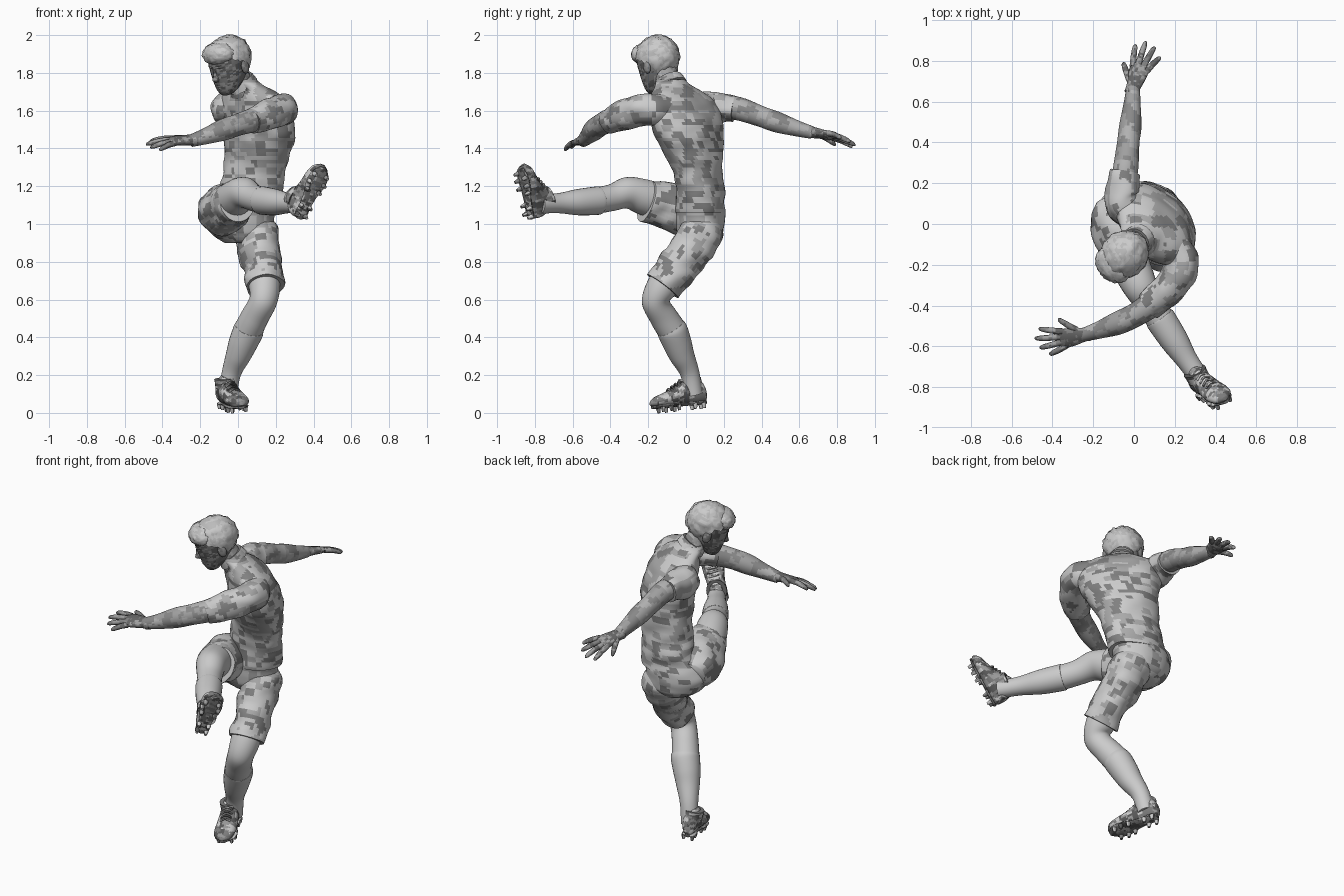
import bpy, bmesh, math, random
from mathutils import Vector as V, Matrix, noise

if "Cube" in bpy.data.objects:
    bpy.data.objects.remove(bpy.data.objects["Cube"])

random.seed(7)
GREYS, PATCH = {}, {}
def grey(g):
    if g not in GREYS:
        GREYS[g] = bpy.data.materials.new("grey_%d" % round(g * 100))
        GREYS[g].diffuse_color = (g, g, g, 1)
    return GREYS[g]

def finish(name, bm, angle=60, tones=None, cell=.04):
    """Mesh to object; tones are scattered over it as blocky camouflage."""
    bmesh.ops.recalc_face_normals(bm, faces=bm.faces)
    me = bpy.data.meshes.new(name)
    for t in tones or []:
        me.materials.append(grey(t))
    for f in bm.faces if tones else []:
        c = f.calc_center_median()
        q = [(k,) + tuple(math.floor(c[i] / (cell * k * s) + .3) for i, s in enumerate((1.4, 1.4, .8)))
             for k in (1, 2.2)]
        a, b = [PATCH.setdefault(key, random.random()) for key in q]
        f.material_index = int((a / .6 if a < .6 else b) * len(tones) * .999)
    bm.to_mesh(me)
    bm.free()
    ob = bpy.data.objects.new(name, me)
    bpy.context.collection.objects.link(ob)
    bpy.ops.object.select_all(action='DESELECT')
    ob.select_set(True)
    bpy.context.view_layer.objects.active = ob
    bpy.ops.object.shade_smooth_by_angle(angle=math.radians(angle))

def spline(a, b, c, d, t):
    return 0.5 * (2*b + (c - a)*t + (2*a - 5*b + 4*c - d)*t*t + (3*b - a - 3*c + d)*t**3)

def loft(name, secs, n=28, steps=6, wrinkle=0.0, bm=None, tones=None):
    """Smooth skin through elliptical sections (centre, axis a, axis b)."""
    own = bm is None
    bm = bm or bmesh.new()
    rows, m = [], len(secs)
    for i in range(m - 1):
        q = [secs[max(i-1, 0)], secs[i], secs[i+1], secs[min(i+2, m-1)]]
        for s in range(steps + (i == m - 2)):
            rows.append([spline(*[k[j] for k in q], s / steps) for j in range(3)])
    rings = []
    for c, a, b in rows:
        ring = []
        for k in range(n):
            w = 2 * math.pi * k / n
            p = c + a * math.cos(w) + b * math.sin(w)
            if wrinkle:
                p += (p - c).normalized() * wrinkle * noise.noise(V((p.x*9, p.y*9, p.z*16)))
            ring.append(bm.verts.new(p))
        rings.append(ring)
    for r, s in zip(rings, rings[1:]):
        for k in range(n):
            bm.faces.new((r[k], r[(k+1) % n], s[(k+1) % n], s[k]))
    bm.faces.new(rings[0])
    bm.faces.new(rings[-1])
    if own:
        finish(name, bm, tones=tones)

def tube(name, pts, **kw):
    """Round limb through points (x, y, z, radius)."""
    secs, ref = [], None
    for i, p in enumerate(pts):
        t = (V(pts[min(i+1, len(pts)-1)][:3]) - V(pts[max(i-1, 0)][:3])).normalized()
        ref = ref or t.orthogonal()
        ref = (ref - t * ref.dot(t)).normalized()
        secs.append((V(p[:3]), ref * p[3], t.cross(ref) * p[3]))
    loft(name, secs, **kw)

def frame(origin, fwd, up):
    """Matrix whose local x is sideways, y forward, z up."""
    y, u = V(fwd).normalized(), V(up)
    z = (u - y * u.dot(y)).normalized()
    return Matrix.Translation(V(origin)) @ Matrix((y.cross(z), y, z)).transposed().to_4x4()

def ball(bm, mat, c, r, rough=0.0, cut=None):
    vs = bmesh.ops.create_icosphere(bm, subdivisions=4, radius=1)['verts']
    for v in vs:
        d = v.co.copy()
        k = 1 + rough * (noise.noise(d * 7) + .5 * noise.noise(d * 15))
        v.co = V((d.x*r[0], d.y*r[1], d.z*r[2])) * k + V(c)
    if cut:
        bmesh.ops.delete(bm, geom=[v for v in vs if cut(v.co)], context='VERTS')
    bmesh.ops.transform(bm, matrix=mat, verts=bm.verts)

def stack(rows):
    """Body sections from rows of (z, x, y, half width, half depth, yaw)."""
    return [(V((x, y, z)), Matrix.Rotation(math.radians(a), 3, 'Z') @ V((w, 0, 0)),
             Matrix.Rotation(math.radians(a), 3, 'Z') @ V((0, d, 0))) for z, x, y, w, d, a in rows]

KIT = [.22, .4, .55, .75]
SKIN = [.25, .35, .45]
DARK = [.1, .2, .32, .55]

# Jersey, twisted from hips to shoulders
loft("jersey", stack([
    (1.06, .045, .075, .178, .131, 2), (1.16, .065, .075, .172, .125, -8),
    (1.28, .088, .062, .170, .126, -22), (1.42, .11, .025, .205, .140, -38),
    (1.54, .108, 0, .232, .146, -45), (1.64, .09, -.025, .222, .125, -45),
    (1.70, .065, -.045, .165, .098, -45), (1.745, .03, -.075, .098, .080, -45),
    (1.765, .015, -.085, .076, .072, -45)]), n=64, steps=7, wrinkle=.012, tones=KIT)
# Shorts: seat and two legs
loft("shorts_seat", stack([
    (.90, .03, .07, .10, .08, 8), (.95, .015, .075, .165, .120, 8),
    (1.03, .01, .075, .188, .132, 8), (1.12, .04, .075, .176, .126, 2),
    (1.18, .065, .075, .165, .120, -8)]), n=48, wrinkle=.01, tones=KIT)
tube("shorts_standing_leg", [
    (.085, .105, 1.04, .085), (.095, .09, .97, .112), (.11, .03, .87, .112),
    (.135, -.06, .75, .104), (.145, -.12, .67, .102)], n=36, wrinkle=.018, tones=KIT)
tube("shorts_kicking_leg", [
    (-.10, .11, 1.04, .09), (-.085, .05, 1.06, .13), (-.065, -.04, 1.08, .132),
    (-.035, -.14, 1.105, .118), (-.005, -.21, 1.125, .106)], n=36, wrinkle=.018, tones=KIT)
# Legs and socks
tube("standing_leg", [
    (.12, -.03, .80, .085), (.14, -.125, .67, .083), (.132, -.160, .59, .074),
    (.09, -.12, .51, .074), (.055, -.075, .44, .077)])
tube("standing_sock", [
    (.060, -.082, .45, .078), (.053, -.07, .43, .081), (.025, -.045, .365, .076),
    (0, -.02, .30, .066), (-.035, .02, .21, .051), (-.055, .04, .10, .05)])
tube("kicking_leg", [
    (-.06, -.10, 1.10, .10), (-.005, -.23, 1.145, .094), (.035, -.315, 1.165, .083),
    (.08, -.39, 1.14, .071), (.13, -.47, 1.125, .071)])
tube("kicking_sock", [
    (.125, -.46, 1.125, .072), (.135, -.475, 1.123, .075), (.2, -.575, 1.115, .069),
    (.265, -.675, 1.11, .053), (.335, -.775, 1.105, .05)])

# Football boots: lofted upper, ankle collar, sole plate, studs and laces
def boot(name, origin, toe, up):
    bm = bmesh.new()
    rows = [(-.085, .045, .014, .015), (-.078, .055, .034, .045), (-.045, .075, .045, .072),
            (.0, .082, .049, .082), (.045, .068, .052, .068), (.10, .048, .059, .048),
            (.16, .038, .060, .036), (.205, .031, .048, .027), (.23, .026, .015, .010)]
    loft("", [(V((0, t, h)), V((w, 0, 0)), V((0, 0, d))) for t, h, w, d in rows], bm=bm)
    loft("", [(V((0, -.005, .09)), V((.054, 0, 0)), V((0, .066, 0))),
              (V((0, -.006, .125)), V((.056, 0, 0)), V((0, .062, 0))),
              (V((0, -.007, .14)), V((.058, 0, 0)), V((0, .062, 0)))], bm=bm)
    loft("", [(V((0, t, .006)), V((w, 0, 0)), V((0, 0, .009))) for t, w in
              [(-.083, .015), (-.06, .038), (0, .037), (.06, .044), (.12, .06),
               (.18, .055), (.222, .018)]], bm=bm)
    for t, w in [(-.06, .025), (-.01, .027), (.085, .038), (.13, .045), (.175, .037)]:
        for s in (-1, 1):
            bmesh.ops.create_cone(bm, cap_ends=True, segments=10, radius1=.008, radius2=.014,
                                  depth=.028, matrix=Matrix.Translation((s*w, t, -.011)))
    for i in range(4):
        t = .055 + i * .022
        loft("", [(V((x, t, .131 - i*.012 - abs(x)*.5)), V((0, .006, 0)), V((0, 0, .006)))
                  for x in (-.03, 0, .03)], n=8, bm=bm)
    bmesh.ops.transform(bm, matrix=frame(origin, toe, up), verts=bm.verts)
    finish(name, bm, 45, DARK, .02)

boot("standing_boot", (-.055, .03, .043), (.34, -.94, -.09), (-.12, 0, 1))
boot("kicking_boot", (.36, -.84, 1.10), (.13, -.05, .27), (-.55, .83, 0))

# Arms with short sleeves
tube("left_sleeve", [
    (.19, -.09, 1.595, .082), (.23, -.17, 1.605, .088), (.212, -.26, 1.595, .086),
    (.145, -.345, 1.57, .076), (.07, -.405, 1.548, .069)], n=36, wrinkle=.014, tones=KIT)
tube("left_arm", [
    (.15, -.34, 1.57, .062), (.07, -.405, 1.547, .063), (0, -.45, 1.525, .058),
    (-.08, -.487, 1.498, .057), (-.17, -.52, 1.465, .043), (-.25, -.545, 1.44, .033)],
    tones=SKIN)
tube("right_sleeve", [
    (.03, .03, 1.60, .085), (-.055, .10, 1.61, .088), (-.06, .16, 1.615, .084),
    (-.052, .215, 1.618, .075), (-.045, .255, 1.613, .070)], n=36, wrinkle=.014, tones=KIT)
tube("right_arm", [
    (-.055, .18, 1.62, .062), (-.04, .28, 1.61, .062), (-.028, .40, 1.568, .055),
    (-.018, .48, 1.54, .055), (-.01, .58, 1.508, .043), (-.004, .67, 1.483, .033)],
    tones=SKIN)

# Hands: rounded palm and five fanned fingers, thumb on local side s
def hand(name, wrist, fwd, up, s):
    bm = bmesh.new()
    loft("", [(V((0, t, 0)), V((w, 0, 0)), V((0, 0, d))) for t, w, d in
              [(-.03, .036, .034), (0, .035, .03), (.05, .046, .024), (.095, .05, .02),
               (.12, .042, .014)]], n=20, bm=bm)
    for x, y, ang, ln in [(.03, .03, 40, .105), (.037, .10, 15, .118), (.012, .108, 4, .135),
                          (-.014, .105, -8, .125), (-.038, .095, -22, .10)]:
        a = math.radians(ang)
        d = V((s * math.sin(a), math.cos(a), 0))
        o, side = V((s * x, y, 0)), V((d.y, -d.x, 0))
        loft("", [(o + d*ln*t + V((0, 0, -.022*t*t)), side*r, V((0, 0, r))) for t, r in
                  [(0, .016), (.3, .0155), (.5, .015), (.8, .013), (.95, .009), (1, .003)]],
             n=12, steps=3, bm=bm)
    bmesh.ops.transform(bm, matrix=frame(wrist, fwd, up), verts=bm.verts)
    finish(name, bm, tones=[.13, .22, .35], cell=.015)

hand("left_hand", (-.245, -.543, 1.445), (-.235, -.045, -.01), (0, -.35, 1), 1)
hand("right_hand", (-.004, .67, 1.485), (.085, .25, -.045), (-.3, .1, 1), -1)

# Neck and collar
tube("neck", [(.03, -.07, 1.70, .072), (0, -.10, 1.77, .066), (-.035, -.135, 1.84, .066)],
     tones=SKIN)
tube("collar", [(.026, -.076, 1.73, .084), (.012, -.088, 1.758, .077), (.007, -.092, 1.768, .073)],
     tones=KIT)

# Head, turned to its right and looking down
H = frame((-.050, -.153, 1.870), (-.66, -.62, -.33), (-.1, -.1, 1))
bm = bmesh.new()
loft("", [(V((0, y, z)), V((w, 0, 0)), V((0, d, 0))) for z, y, w, d in
          [(-.172, .068, .012, .012), (-.165, .062, .036, .036), (-.135, .045, .066, .067),
           (-.09, .022, .084, .095), (-.04, .008, .094, .110), (.02, 0, .098, .115),
           (.075, -.005, .082, .095), (.107, -.008, .045, .05), (.114, -.008, .01, .012)]],
     n=36, bm=bm)
# Nose, brows and lips
loft("", [(V((0, y, z)), V((w, 0, 0)), V((0, .02, 0))) for z, y, w in
          [(-.015, .097, .010), (-.045, .110, .012), (-.068, .122, .018), (-.082, .108, .012)]],
     n=14, bm=bm)
for s in (-1, 1):
    loft("", [(V((s*x, y, -.005)), V((0, .012, 0)), V((0, 0, .009)))
              for x, y in [(.012, .108), (.038, .102), (.065, .078)]], n=10, bm=bm)
for z in (-.108, -.12):
    loft("", [(V((x, .107 - abs(x)*.6, z)), V((0, .012, 0)), V((0, 0, .007)))
              for x in (-.028, 0, .028)], n=10, bm=bm)
bmesh.ops.transform(bm, matrix=H, verts=bm.verts)
finish("head", bm, tones=[.1, .18, .28], cell=.015)
for s, nm in ((-1, "left_ear"), (1, "right_ear")):
    bm = bmesh.new()
    ball(bm, H, (s*.1, -.012, -.045), (.014, .024, .036))
    finish(nm, bm, tones=[.18, .28], cell=.015)

# Hair: rough cap with swept-up fringe
for nm, c, r, rough, cut in (
        ("hair", (0, -.008, .012), (.114, .126, .116), .08,
         lambda p: p.z < -.005 + (p.y - .02) * (.5 if p.y > .02 else 1.3)),
        ("fringe", (0, .058, .055), (.098, .075, .060), .08, None)):
    bm = bmesh.new()
    ball(bm, H, c, r, rough, cut)
    finish(nm, bm, tones=[.5, .58, .66], cell=.02)

for m in bpy.data.materials:
    if m.users and not m.is_grease_pencil:
        m.use_nodes = True
        m.node_tree.nodes["Principled BSDF"].inputs["Base Color"].default_value = m.diffuse_color
